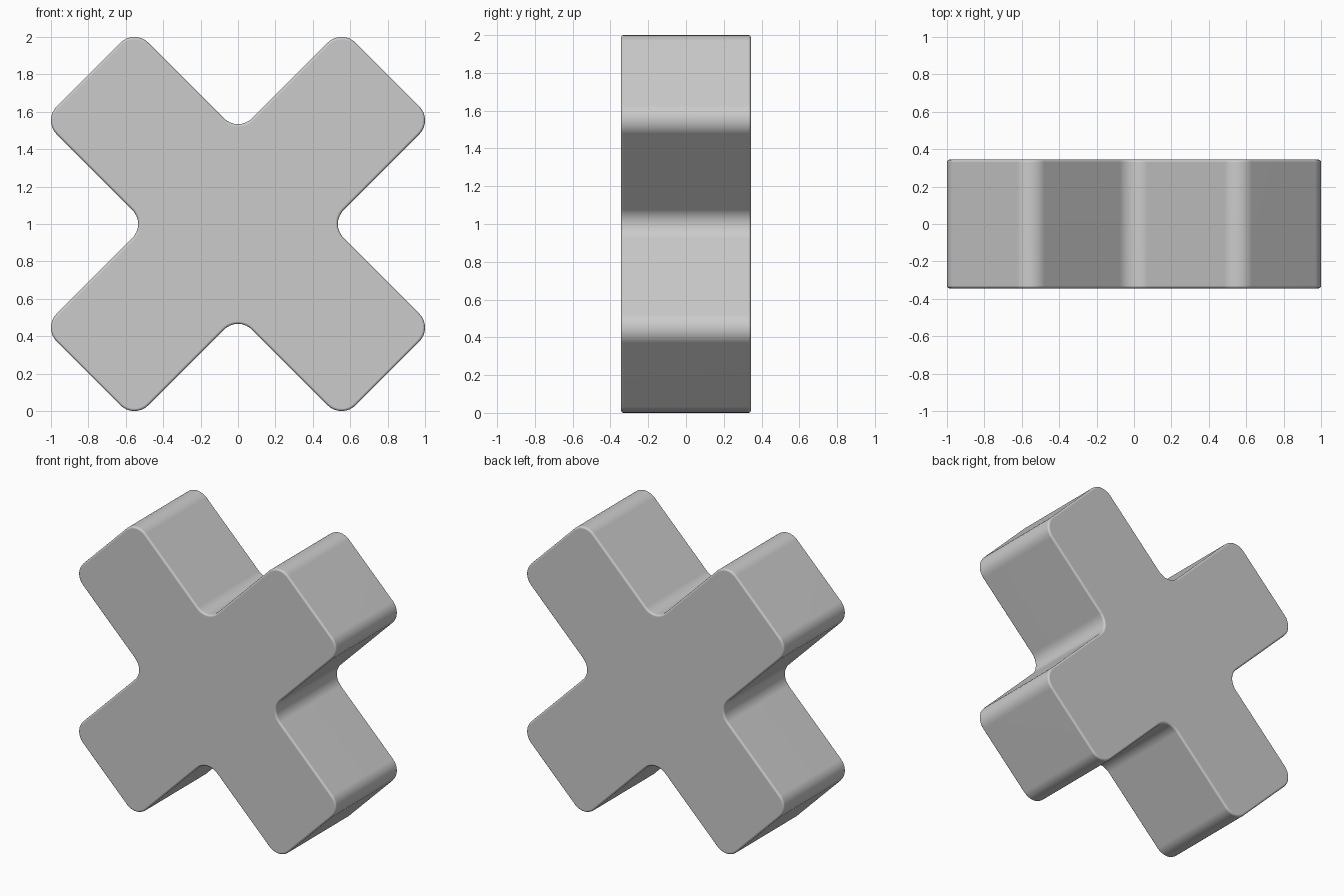
import bpy, bmesh, math
from mathutils import Vector, Matrix

if "Cube" in bpy.data.objects:
    bpy.data.objects.remove(bpy.data.objects["Cube"])

HALF_W = 0.49 / math.sqrt(2)      # half the arm width
HALF_L = 1.598 / math.sqrt(2)     # centre to arm end
DEPTH = 0.344                     # half thickness
CORNER_R, RIM_R = 0.106, 0.014

# Plus outline: three points per arm, repeated round the centre at 45 degrees
arm = [(HALF_L, -HALF_W), (HALF_L, HALF_W), (HALF_W, HALF_W)]
bm = bmesh.new()
verts = []
for k in range(4):
    rot = Matrix.Rotation(math.radians(45 + 90 * k), 2)
    for p in arm:
        q = rot @ Vector(p)
        verts.append(bm.verts.new((q.x, -DEPTH, q.y + 1)))
face = bm.faces.new(verts)

# Thickness
ext = bmesh.ops.extrude_face_region(bm, geom=[face])
bmesh.ops.translate(bm, vec=(0, 2 * DEPTH, 0),
                    verts=[g for g in ext["geom"] if isinstance(g, bmesh.types.BMVert)])
bmesh.ops.recalc_face_normals(bm, faces=bm.faces)

# Large rounding of the arm corners and the inner notches
# (the offset is the tangent length, equal to the radius at a right angle)
long_edges = [e for e in bm.edges if abs(e.verts[0].co.y - e.verts[1].co.y) > DEPTH]
bmesh.ops.bevel(bm, geom=long_edges, offset=CORNER_R, offset_type='OFFSET',
                segments=8, profile=0.5, affect='EDGES')

# Small rounding of the front and back rims
rims = [e for e in bm.edges if abs(e.verts[0].co.y - e.verts[1].co.y) < 1e-5]
bmesh.ops.bevel(bm, geom=rims, offset=RIM_R, offset_type='OFFSET',
                segments=3, profile=0.5, affect='EDGES')
bmesh.ops.recalc_face_normals(bm, faces=bm.faces)

mesh = bpy.data.meshes.new("cross_block")
bm.to_mesh(mesh)
bm.free()
cross = bpy.data.objects.new("cross_block", mesh)
bpy.context.collection.objects.link(cross)

# Smooth shading, with large flat faces kept flat
bpy.context.view_layer.objects.active = cross
cross.select_set(True)
bpy.ops.object.shade_smooth_by_angle(angle=math.radians(40))
weighted = cross.modifiers.new("weighted_normals", 'WEIGHTED_NORMAL')
weighted.keep_sharp = True
